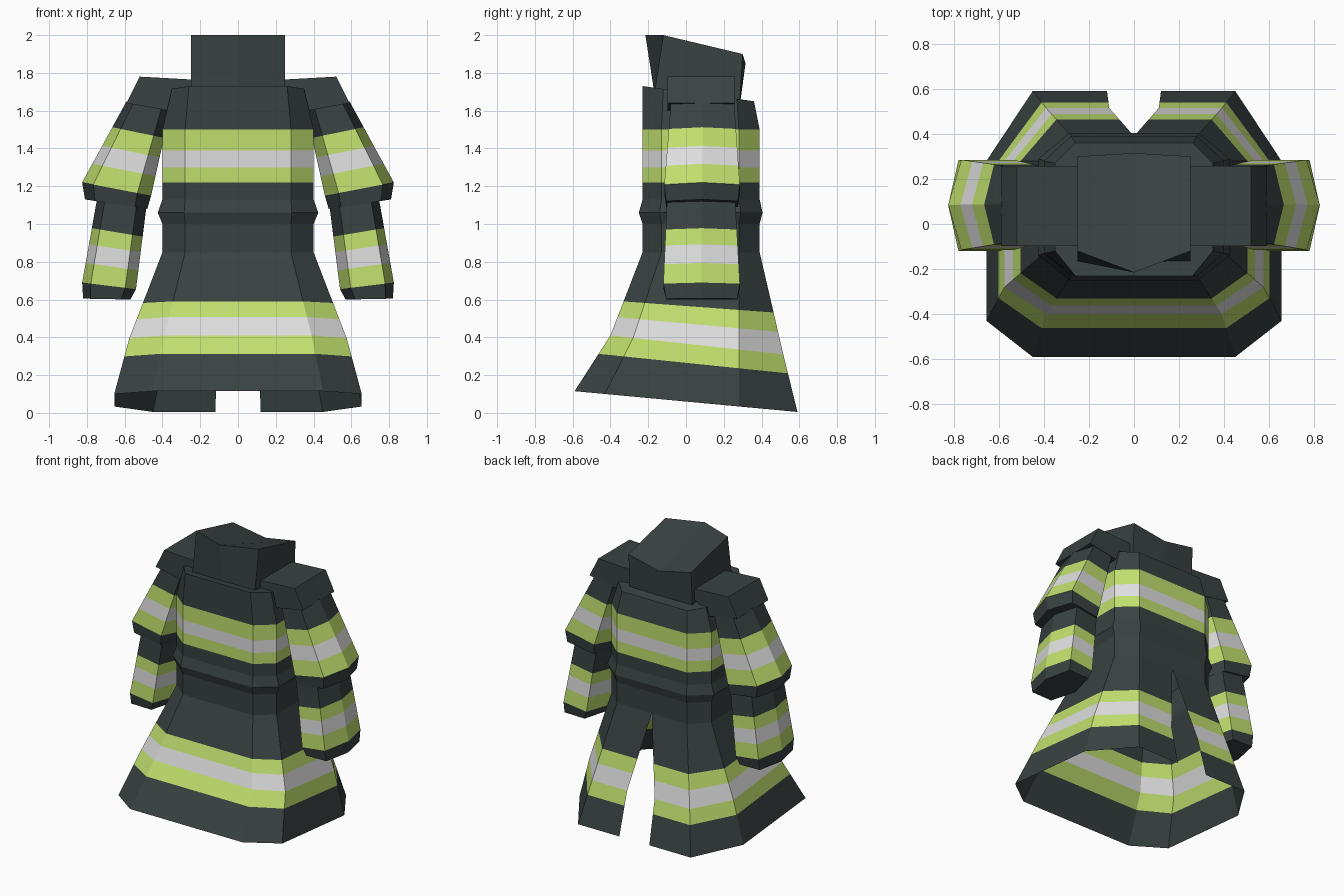
import bpy, bmesh

if "Cube" in bpy.data.objects:
    bpy.data.objects.remove(bpy.data.objects["Cube"])


def material(name, rgb):
    m = bpy.data.materials.new(name)
    m.diffuse_color = (*rgb, 1)
    m.use_nodes = True
    m.node_tree.nodes["Principled BSDF"].inputs["Base Color"].default_value = m.diffuse_color
    return m


DARK, LIME, SILVER = 0, 1, 2
MATS = [material("dark_slate_cloth", (0.041, 0.054, 0.054)),
        material("lime_stripe", (0.53, 0.74, 0.155)),
        material("silver_stripe", (0.73, 0.73, 0.73))]


def finish(name, bm, recalc=True):
    bmesh.ops.remove_doubles(bm, verts=bm.verts, dist=0.0005)
    if recalc:
        bmesh.ops.recalc_face_normals(bm, faces=bm.faces)
    me = bpy.data.meshes.new(name)
    bm.to_mesh(me)
    bm.free()
    for m in MATS:
        me.materials.append(m)
    ob = bpy.data.objects.new(name, me)
    bpy.context.collection.objects.link(ob)
    return ob


def loft(name, rings, colours, closed=True, cap_start=True, cap_end=True):
    """Skin consecutive rings; colours[i] paints the band after ring i."""
    bm = bmesh.new()
    vs = [[bm.verts.new(p) for p in r] for r in rings]
    n = len(rings[0])
    for a, b, col in zip(vs, vs[1:], colours):
        for i in range(n if closed else n - 1):
            j = (i + 1) % n
            f = bm.faces.new((a[i], a[j], b[j], b[i]))
            f.material_index = col
    if cap_start:
        bm.faces.new(vs[0])
    if cap_end:
        bm.faces.new(vs[-1])
    return finish(name, bm)


def mix(a, b, t):
    return tuple(p + (q - p) * t for p, q in zip(a, b))


# Coat body: eight-sided rings, open at the centre back for the slit
def coat_ring(zf, zb, xs, xc, yf, yb, ysf, ysb, slit=0.0):
    half = [(slit, yb), (xc, yb), (xs, ysb), (xs, ysf), (xc, yf)]
    pts = half + [(-x, y) for x, y in reversed(half)]
    return [(x, y, zf + (zb - zf) * (y - yf) / (yb - yf)) for x, y in pts]


def straight(z):
    return (z, z, 0.40, 0.28, -0.23, 0.39, -0.13, 0.28, 0.0)


waist = straight(0.85)
mid = (0.41, 0.31, 0.575, 0.39, -0.40, 0.515, -0.28, 0.28, 0.11)
hem = (0.115, 0.005, 0.655, 0.45, -0.59, 0.59, -0.43, 0.28, 0.12)
stations = [
    ((1.73, 1.65, 0.35, 0.26, -0.23, 0.36, -0.12, 0.27, 0.0), DARK),
    (straight(1.50), LIME), (straight(1.39), SILVER),
    (straight(1.30), LIME), (straight(1.22), DARK), (straight(1.13), DARK),
    ((1.06, 1.06, 0.425, 0.285, -0.25, 0.405, -0.14, 0.29, 0.0), DARK),
    (straight(1.00), DARK), (waist, DARK),
    (mix(waist, mid, 0.59), LIME), (mix(waist, mid, 0.78), SILVER),
    (mid, LIME), (mix(mid, hem, 0.33), DARK), (hem, DARK)]
loft("coat_body", [coat_ring(*s) for s, _ in stations],
     [c for _, c in stations], closed=False, cap_end=False)

# Collar: pointed front, sloping lid creased along the middle
top = [(0, -0.215, 2.0), (0.25, -0.12, 2.0), (0.25, 0.30, 1.90),
       (0, 0.315, 1.85), (-0.25, 0.30, 1.90), (-0.25, -0.12, 2.0)]
base = [(0, -0.17, 1.71), (0.25, -0.165, 1.71), (0.25, 0.285, 1.65),
        (0, 0.288, 1.65), (-0.25, 0.285, 1.65), (-0.25, -0.165, 1.71)]
loft("collar", [base, top], [DARK], cap_end=False)
bm = bmesh.new()
tv = [bm.verts.new(p) for p in top]
bm.faces.new(tv[:4])
bm.faces.new(tv[3:] + tv[:1])
finish("collar_lid", bm)


# Sleeves: six-sided rings given by outer point, inner point and y range
def sleeve_ring(xo, zo, xi, zi, y0, y1):
    def at(t, y):
        return (xi + (xo - xi) * t, y, zi + (zo - zi) * t)
    ym = (y0 + y1) / 2
    return [at(1, ym), at(0.84, y1), at(0.2, y1),
            at(0, ym), at(0.2, y0), at(0.84, y0)]


def flip(rings, side):
    return [[(x * side, y, z) for x, y, z in r] for r in rings]


upper_top = (0.59, 1.65, 0.36, 1.60, -0.08, 0.255)
upper_end = (0.825, 1.22, 0.46, 1.15, -0.115, 0.285)
upper = [upper_top] + [mix(upper_top, upper_end, t)
                       for t in (0.32, 0.55, 0.77, 1.0)]
upper.append((0.81, 1.13, 0.48, 1.08, -0.105, 0.275))
lower_top = (0.745, 1.14, 0.485, 1.09, -0.10, 0.26)
lower_end = (0.825, 0.69, 0.54, 0.655, -0.12, 0.285)
lower = [lower_top] + [mix(lower_top, lower_end, t)
                       for t in (0.36, 0.55, 0.77, 1.0)]
lower.append((0.82, 0.605, 0.57, 0.60, -0.105, 0.272))
bands = [DARK, LIME, SILVER, LIME, DARK]

pad = [(0.25, 1.765), (0.52, 1.78), (0.59, 1.64), (0.37, 1.60), (0.25, 1.69)]
for side, tag in ((1, "right"), (-1, "left")):
    loft("upper_sleeve_" + tag,
         flip([sleeve_ring(*s) for s in upper], side), bands)
    loft("lower_sleeve_" + tag,
         flip([sleeve_ring(*s) for s in lower], side), bands)
    # Shoulder pad prism
    loft("shoulder_pad_" + tag,
         flip([[(x, y, z) for x, z in pad] for y in (-0.098, 0.258)], side),
         [DARK])
